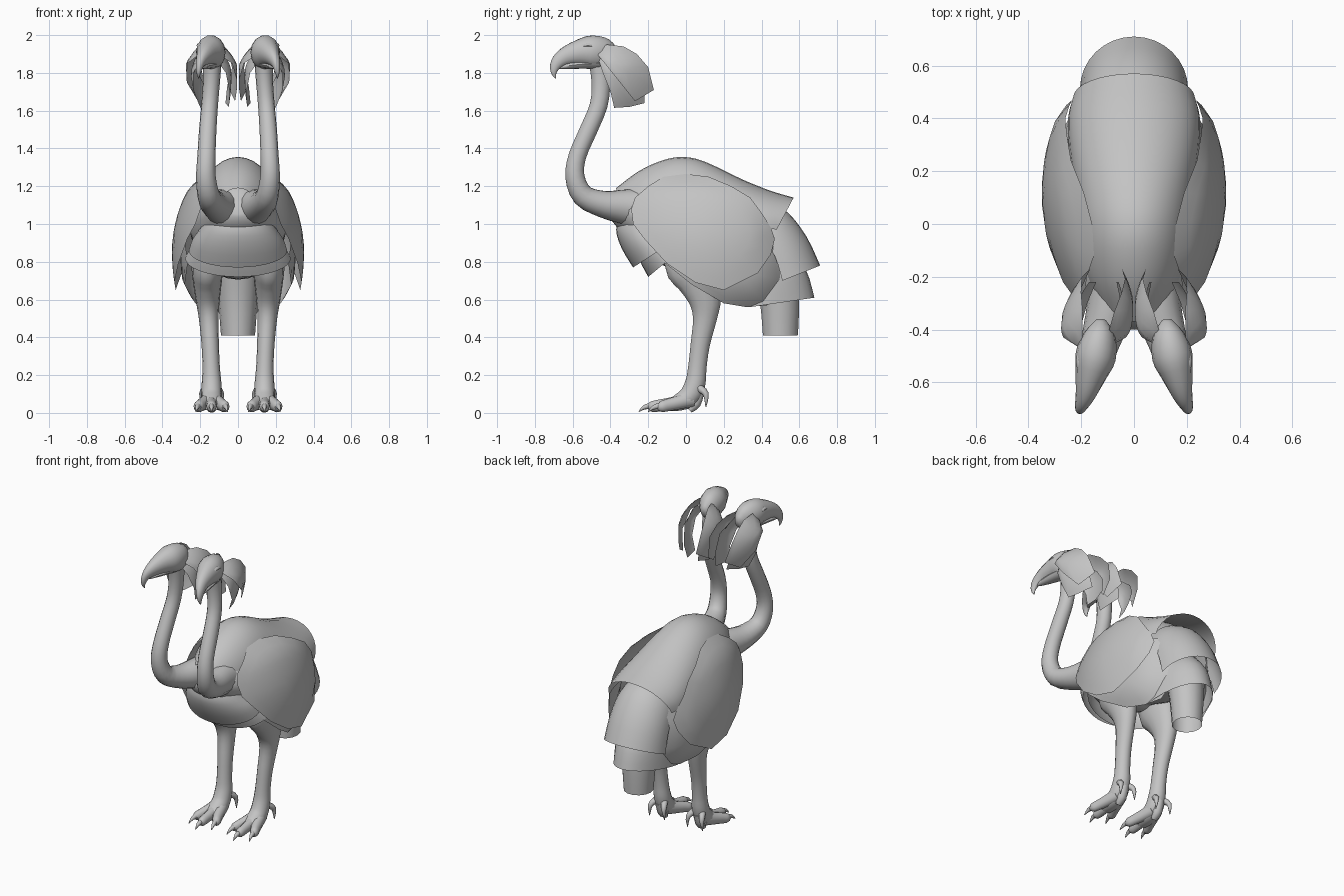
import bpy, math
from mathutils import Vector

grey = bpy.data.materials.new("plumage_grey")
grey.diffuse_color = (0.55, 0.55, 0.55, 1)


def make(name, verts, faces, mirror=False, angle=50):
    mesh = bpy.data.meshes.new(name)
    mesh.from_pydata(verts, [], faces)
    mesh.materials.append(grey)
    ob = bpy.data.objects.new(name, mesh)
    bpy.context.collection.objects.link(ob)
    bpy.ops.object.select_all(action='DESELECT')
    bpy.context.view_layer.objects.active = ob
    ob.select_set(True)
    bpy.ops.object.mode_set(mode='EDIT')
    bpy.ops.mesh.select_all(action='SELECT')
    bpy.ops.mesh.normals_make_consistent(inside=False)
    bpy.ops.object.mode_set(mode='OBJECT')
    bpy.ops.object.shade_smooth_by_angle(angle=math.radians(angle))
    if mirror:
        ob.modifiers.new("mirror", 'MIRROR').use_mirror_merge = False
    return ob


def smooth_rows(rows, steps=3):
    """Catmull-Rom interpolation of equal-length tuples."""
    p = [Vector(r) for r in rows]
    out = []
    for i in range(len(p) - 1):
        a, b, c, d = p[max(i - 1, 0)], p[i], p[i + 1], p[min(i + 2, len(p) - 1)]
        for k in range(steps):
            t = k / steps
            out.append(0.5 * (2 * b + (c - a) * t + (2 * a - 5 * b + 4 * c - d) * t * t
                              + (3 * b - a - 3 * c + d) * t ** 3))
    return out + [p[-1]]


def grid_faces(rows, cols, closed):
    return [(i * cols + j, i * cols + (j + 1) % cols,
             (i + 1) * cols + (j + 1) % cols, (i + 1) * cols + j)
            for i in range(rows - 1) for j in range(cols if closed else cols - 1)]


def tube(name, rows, n=14, mirror=False, steps=3, taper=0.0, caps=True):
    """Loft of ellipses; each row is x, y, z, side radius, other radius."""
    rows = smooth_rows(rows, steps)
    pts = [Vector(r[:3]) for r in rows]
    verts = []
    for i, r in enumerate(rows):
        tan = (pts[min(i + 1, len(pts) - 1)] - pts[max(i - 1, 0)]).normalized()
        side = Vector((1, 0, 0))
        side = (side - tan * side.dot(tan)).normalized()
        up = side.cross(tan)
        for k in range(n):
            a = 2 * math.pi * k / n
            s = math.sin(a)
            w = abs(r[3]) * (1 - taper * max(0, s))
            verts.append(pts[i] + side * w * math.cos(a) + up * abs(r[4]) * s)
    last = (len(rows) - 1) * n
    faces = grid_faces(len(rows), n, True)
    if caps:
        faces += [tuple(range(n)), tuple(range(last, last + n))]
    return make(name, verts, faces, mirror)


def drape(name, rows, n=16):
    """Symmetric curved sheet; row is centre y, z, half width, edge shift y, z."""
    rows = smooth_rows(rows)
    verts = []
    for y, z, w, dy, dz in rows:
        for k in range(n + 1):
            a = (k / n * 2 - 1) * math.pi / 2
            c = 1 - math.cos(a)
            verts.append((w * math.sin(a), y - dy * c, z - dz * c))
    return make(name, verts, grid_faces(len(rows), n + 1, False))


def panel(name, outline, xf, rings=6):
    """Mirrored curved panel: side outline in y, z, bulged by xf(y, z)."""
    n = len(outline)
    cy = sum(p[0] for p in outline) / n
    cz = sum(p[1] for p in outline) / n
    verts = []
    for r in range(rings, 0, -1):
        for y, z in outline:
            v, w = cy + (y - cy) * r / rings, cz + (z - cz) * r / rings
            verts.append((xf(v, w), v, w))
    verts.append((xf(cy, cz), cy, cz))
    faces = grid_faces(rings, n, True)
    base = (rings - 1) * n
    faces += [(base + j, base + (j + 1) % n, rings * n) for j in range(n)]
    return make(name, verts, faces, True)


# Body core, narrower over the back
tube("body", [(0, -.385, 1.09, .05, .04), (0, -.35, 1.08, .14, .1), (0, -.25, 1.07, .20, .18),
              (0, -.12, 1.045, .24, .25), (0, 0, 1.03, .26, .28), (0, .13, 1.01, .26, .265),
              (0, .28, .94, .24, .24), (0, .42, .89, .19, .19), (0, .54, .87, .12, .12)],
     n=24, taper=.35)


# Wings: upper layer and lower layer
def wing_x(y, z):
    x = .35 - .67 * (y - .12) ** 2 - 2.5 * max(0, y - .36) ** 2 - .4 * max(0, .85 - z) ** 2
    return x - .75 * max(0, z - .85) ** 2 - 4 * max(0, z - 1.15) ** 2


panel("wing", [(-.29, 1.08), (-.27, 1.14), (-.2, 1.2), (-.12, 1.25), (0, 1.265), (.12, 1.25),
               (.24, 1.2), (.34, 1.14), (.4, 1.06), (.45, .98), (.47, .92), (.45, .84),
               (.38, .74), (.2, .65), (.05, .69), (-.1, .79), (-.22, .92), (-.28, 1.0)], wing_x)
panel("lower_wing", [(-.12, .8), (.03, .68), (.2, .58), (.32, .56), (.43, .57), (.53, .7),
                     (.5, .95), (.3, 1.02), (0, .95)],
      lambda y, z: wing_x(y, z) - .045 - 1.8 * max(0, .74 - z) ** 2)

# Back cover and overlapping tail layers
drape("back_cover", [(-.37, 1.19, .11, -.03, .13), (-.25, 1.28, .17, -.02, .22),
                     (-.13, 1.335, .2, 0, .27), (-.02, 1.355, .21, 0, .28),
                     (.1, 1.33, .22, .01, .27), (.3, 1.235, .245, .02, .22),
                     (.45, 1.175, .25, .05, .19), (.57, 1.14, .23, .09, .17)])
drape("upper_tail", [(.42, 1.13, .17, .1, .15), (.54, 1.06, .19, .14, .13),
                     (.64, .93, .2, .17, .1), (.71, .78, .205, .2, .08)])
drape("middle_tail", [(.52, .9, .15, .2, .06), (.63, .77, .17, .25, .06),
                      (.68, .61, .18, .34, .05)])
tube("lower_tail", [(0, .47, .8, .12, .12), (0, .495, .6, .105, .107), (0, .5, .41, .09, .095)],
     caps=False)

# Breast feather layers
drape("breast_upper", [(-.34, 1.06, .17, -.15, 0), (-.37, .97, .2, -.17, -.01),
                       (-.34, .87, .24, -.17, -.05), (-.28, .77, .26, -.14, -.09)])
drape("breast_lower", [(-.28, .95, .2, -.15, -.04), (-.25, .82, .25, -.14, -.06),
                       (-.2, .72, .28, -.12, -.1)])

# Necks
tube("neck", [(.07, -.2, 1.08, .1, .11), (.09, -.32, 1.09, .09, .095),
              (.125, -.44, 1.105, .075, .072), (.155, -.545, 1.15, .06, .06),
              (.17, -.588, 1.25, .052, .052), (.167, -.575, 1.36, .048, .048),
              (.16, -.515, 1.5, .046, .048), (.15, -.462, 1.63, .044, .048),
              (.14, -.45, 1.76, .045, .052), (.135, -.46, 1.88, .05, .06)], mirror=True)

# Heads with hooked beaks, jaws and brows
tube("head", [(.125, -.365, 1.89, .02, .03), (.13, -.42, 1.9, .06, .08),
              (.145, -.5, 1.91, .077, .09), (.163, -.57, 1.905, .06, .07),
              (.182, -.64, 1.885, .04, .05), (.2, -.685, 1.85, .024, .034),
              (.208, -.7, 1.805, .013, .017), (.208, -.69, 1.77, .002, .002)], mirror=True)
tube("lower_jaw", [(.14, -.46, 1.85, .055, .03), (.165, -.56, 1.845, .042, .024),
                   (.19, -.64, 1.835, .022, .015), (.2, -.672, 1.825, .004, .004)],
     n=10, mirror=True)
for s in (-1, 1):
    tube("brow", [(.14 + s * .055, -.47, 1.93, .012, .012), (.152 + s * .05, -.52, 1.945, .018, .014),
                  (.163 + s * .038, -.58, 1.93, .006, .006)], n=8, mirror=True)


# Crest feathers, curling around each side of the head
def crest_x(side, inset):
    low = 1.4 if side > 0 else .4

    def f(y, z):
        h = .14 - inset - 1.5 * (y + .39) ** 2 - 6 * max(0, -.39 - y) ** 2
        h -= 3.8 * max(0, z - 1.8) ** 2 + low * max(0, 1.8 - z) ** 2
        return max(.004, .14 - .15 * (y + .37) + side * h)
    return f


for label, s in (("outer", 1), ("inner", -1)):
    panel(label + "_crest", [(-.48, 1.91), (-.42, 1.95), (-.33, 1.94), (-.26, 1.9), (-.2, 1.83),
                             (-.17, 1.71), (-.27, 1.65), (-.35, 1.75), (-.43, 1.85)],
          crest_x(s, 0))
    panel(label + "_crest_under", [(-.47, 1.89), (-.4, 1.9), (-.3, 1.82), (-.22, 1.72),
                                   (-.22, 1.64), (-.3, 1.62), (-.38, 1.615), (-.4, 1.7),
                                   (-.44, 1.8)], crest_x(s, .035))

# Legs, flowing forward into the feet
tube("leg", [(.14, .06, .93, .07, .12), (.16, .03, .8, .085, .15), (.162, .07, .7, .077, .12),
             (.16, .1, .6, .064, .09), (.155, .1, .5, .052, .065), (.147, .075, .36, .046, .052),
             (.142, .06, .24, .046, .05), (.14, .05, .16, .052, .055), (.14, .02, .09, .055, .058),
             (.14, -.04, .055, .055, .046), (.14, -.1, .035, .04, .028)], mirror=True)

# Toes and claws: three forward, small ones behind
for dx, tip in ((-.07, -.15), (0, -.2), (.07, -.15)):
    tube("toe", [(.14 + dx * .2, .03, .075, .035, .045), (.14 + dx * .5, -.04, .055, .034, .038),
                 (.14 + dx * .8, (tip - .04) / 2, .042, .029, .034),
                 (.14 + dx, tip + .02, .033, .026, .03), (.14 + dx, tip, .03, .014, .016)],
         n=10, mirror=True)
    tube("claw", [(.14 + dx, tip + .02, .037, .017, .018), (.14 + dx * 1.1, tip - .02, .03, .011, .012),
                  (.14 + dx * 1.2, tip - .05, .006, .002, .002)], n=8, mirror=True)
tube("heel_pad", [(.14, .07, .12, .03, .03), (.14, .05, .05, .03, .03), (.14, .02, .012, .02, .015)],
     n=10, mirror=True)
for s in (-1, 1):
    tube("back_claw", [(.14 + s * .03, .07, .13, .022, .022), (.14 + s * .05, .105, .1, .016, .016),
                       (.14 + s * .055, .105, .03, .002, .002)], n=8, mirror=True)
